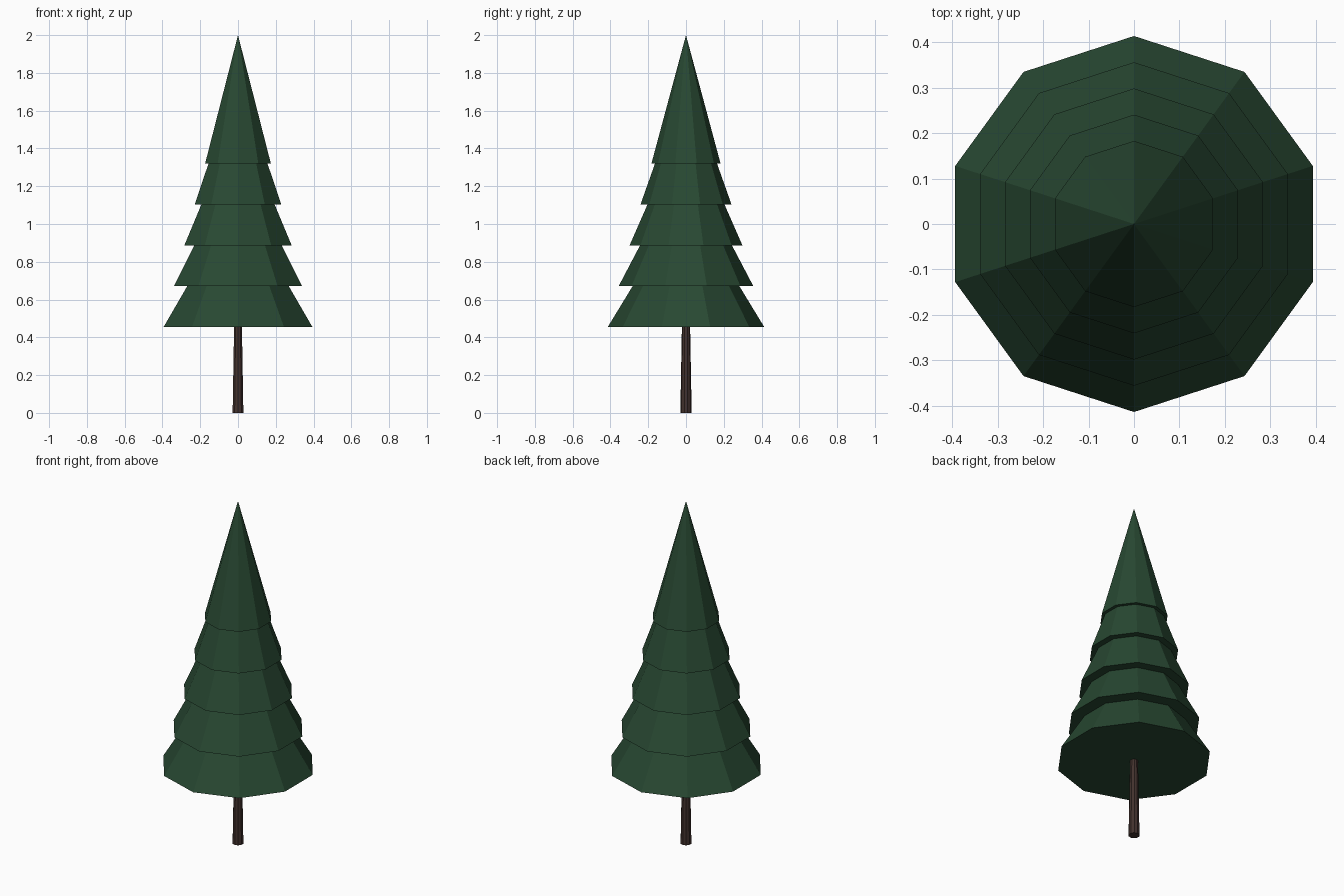
import bpy
from math import sin, cos, tau

cube = bpy.data.objects.get("Cube")
if cube:
    bpy.data.objects.remove(cube)

SIDES = 10


def material(name, rgb):
    mat = bpy.data.materials.new(name)
    mat.use_nodes = True
    colour = (*rgb, 1)
    mat.diffuse_color = colour
    bsdf = next(n for n in mat.node_tree.nodes if n.type == "BSDF_PRINCIPLED")
    bsdf.inputs["Base Color"].default_value = colour
    bsdf.inputs["Roughness"].default_value = 0.9
    return mat


def ring(radius, z):
    # corners point along the y axis
    return [(radius * sin(tau * i / SIDES), radius * cos(tau * i / SIDES), z)
            for i in range(SIDES)]


def cone(name, r_base, r_top, z, height, mat):
    verts = ring(r_base, z)
    base = list(range(SIDES))
    faces = [base]
    if r_top:
        verts += ring(r_top, z + height)
        faces.append([SIDES + i for i in reversed(base)])
        for i in base:
            j = (i + 1) % SIDES
            faces.append([j, i, SIDES + i, SIDES + j])
    else:
        verts.append((0, 0, z + height))
        faces += [[(i + 1) % SIDES, i, SIDES] for i in base]
    mesh = bpy.data.meshes.new(name)
    mesh.from_pydata(verts, [], faces)
    mesh.materials.append(mat)
    obj = bpy.data.objects.new(name, mesh)
    bpy.context.collection.objects.link(obj)
    return obj


green = material("pine green", (0.021, 0.065, 0.032))
brown = material("bark brown", (0.056, 0.032, 0.027))

# trunk
cone("trunk", 0.03, 0.021, 0, 0.5, brown)

# five overlapping foliage tiers of equal height, narrowing upward
TIERS = 5
TIER_HEIGHT = 0.68
for k in range(TIERS):
    t = k / (TIERS - 1)
    radius = 0.414 + (0.183 - 0.414) * t
    z = 0.455 + (2 - TIER_HEIGHT - 0.455) * t
    cone(f"foliage_tier_{k + 1}", radius, 0, z, TIER_HEIGHT, green)
